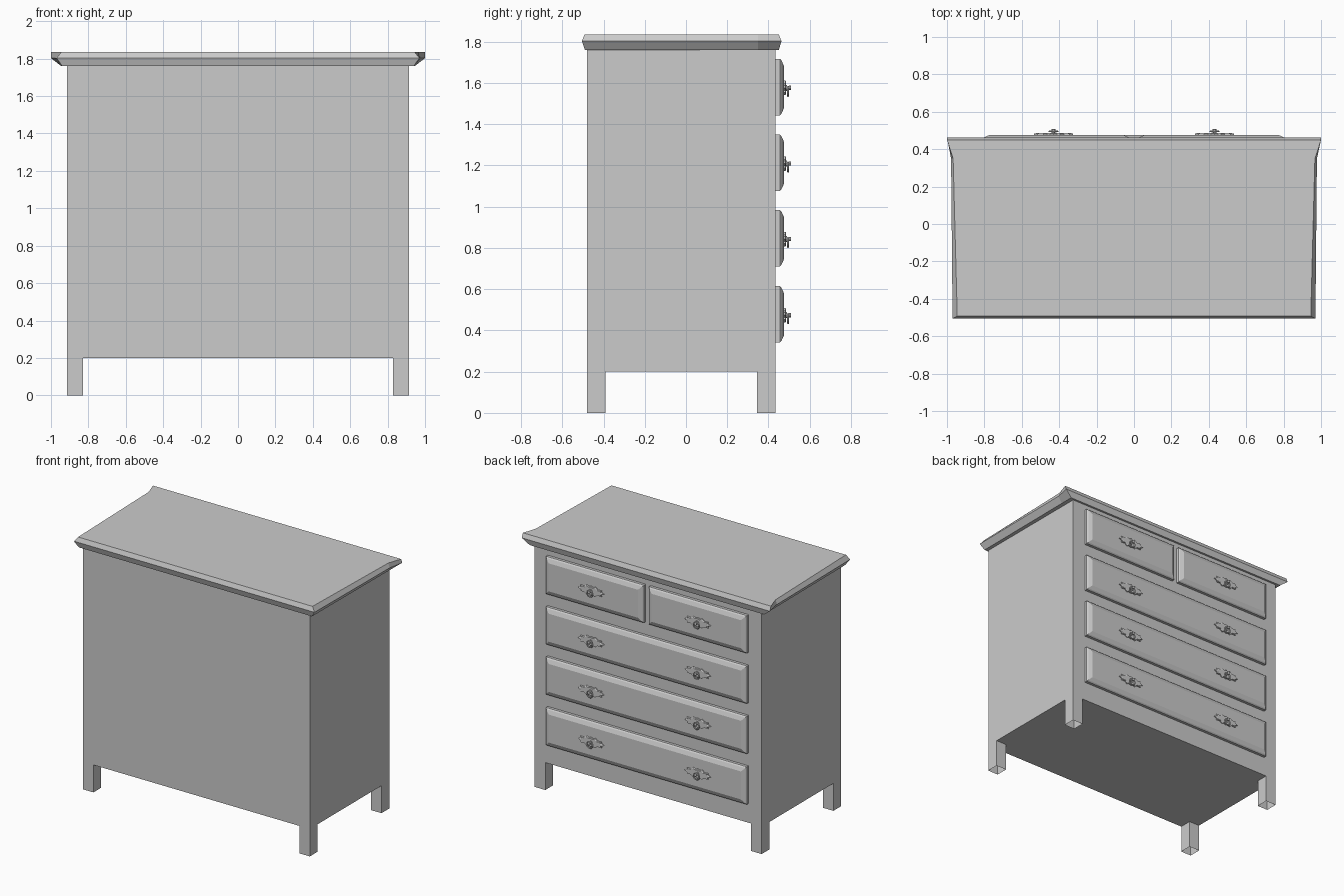
import bpy, bmesh, math
from mathutils import Matrix, Vector

if "Cube" in bpy.data.objects:
    bpy.data.objects.remove(bpy.data.objects["Cube"])


def add_object(name, bm):
    bmesh.ops.recalc_face_normals(bm, faces=bm.faces[:])
    mesh = bpy.data.meshes.new(name)
    bm.to_mesh(mesh)
    bm.free()
    ob = bpy.data.objects.new(name, mesh)
    bpy.context.collection.objects.link(ob)
    return ob


def loft(bm, loops):
    """Bridge matching closed loops and cap both ends."""
    rings = [[bm.verts.new(p) for p in loop] for loop in loops]
    n = len(rings[0])
    for a, b in zip(rings, rings[1:]):
        for i in range(n):
            j = (i + 1) % n
            bm.faces.new((a[i], a[j], b[j], b[i]))
    bm.faces.new(rings[0])
    bm.faces.new(rings[-1])


# Carcass: one box whose bottom corners are drawn down into hollow legs
X, Y0, Y1, Z0, Z1 = 0.915, -0.48, 0.435, 0.2, 1.765
bm = bmesh.new()
loft(bm, [[(-X, Y0, z), (X, Y0, z), (X, Y1, z), (-X, Y1, z)] for z in (Z0, Z1)])
for co, no in (((-0.83, 0, 0), (1, 0, 0)), ((0.83, 0, 0), (1, 0, 0)),
               ((0, -0.39, 0), (0, 1, 0)), ((0, 0.345, 0), (0, 1, 0))):
    geom = bm.verts[:] + bm.edges[:] + bm.faces[:]
    bmesh.ops.bisect_plane(bm, geom=geom, plane_co=co, plane_no=no)
bmesh.ops.recalc_face_normals(bm, faces=bm.faces[:])
corners = []
for f in bm.faces:
    c = f.calc_center_median()
    if c.z < Z0 + 0.001 and abs(c.x) > 0.84 and not -0.39 < c.y < 0.345:
        corners.append(f)
caps = bmesh.ops.extrude_discrete_faces(bm, faces=corners)["faces"]
bmesh.ops.translate(bm, verts=[v for f in caps for v in f.verts], vec=(0, 0, -Z0))
bmesh.ops.delete(bm, geom=caps, context='FACES_ONLY')
add_object("carcass_with_legs", bm)


# Moulded top, flaring out towards the drawer side
def top_loop(z, half):
    return [(x, y, z) for x, y in half] + [(-x, y, z) for x, y in reversed(half)]


bm = bmesh.new()
loft(bm, [top_loop(1.76, [(0.94, -0.49), (0.945, 0.35), (0.945, 0.45)]),
          top_loop(1.803, [(0.97, -0.505), (0.978, 0.35), (1.0, 0.463)]),
          top_loop(1.835, [(0.945, -0.492), (0.967, 0.35), (1.0, 0.45)])])
add_object("moulded_top", bm)


# Drawer front with a chamfered rim
def drawer(name, x0, x1, zc):
    h = 0.137
    bm = bmesh.new()
    loops = []
    for y, inset in ((0.43, 0), (0.455, 0), (0.463, 0.008), (0.475, 0.035)):
        a, b, d = x0 + inset, x1 - inset, h - inset
        loops.append([(a, y, zc - d), (b, y, zc - d), (b, y, zc + d), (a, y, zc + d)])
    loft(bm, loops)
    add_object(name, bm)


# Handle: ornamental back plate, post with a button, hanging ring
def handle_mesh():
    bm = bmesh.new()
    quarter = [(0.105, 0), (0.082, 0.012), (0.085, 0.022), (0.055, 0.02),
               (0.035, 0.035), (0.018, 0.028), (0, 0.034)]
    upper = quarter + [(-x, z) for x, z in reversed(quarter[:-1])]
    outline = upper + [(x, -z) for x, z in reversed(upper[1:-1])]
    loft(bm, [[(x * s, y, z * s) for x, z in outline]
              for y, s in ((0.472, 1), (0.482, 1), (0.486, 0.88))])
    for r, y0, y1 in ((0.015, 0.48, 0.49), (0.007, 0.48, 0.506), (0.011, 0.499, 0.508)):
        loft(bm, [[(r * math.cos(t * math.pi / 5), y, r * math.sin(t * math.pi / 5))
                   for t in range(10)] for y in (y0, y1)])
    seg, sides, big, small = 16, 6, 0.022, 0.005
    ring = []
    for i in range(seg):
        a = i * math.tau / seg
        ring.append([])
        for j in range(sides):
            b = j * math.tau / sides
            r = big + small * math.cos(b)
            ring[-1].append(bm.verts.new((r * math.cos(a), 0.495 + small * math.sin(b),
                                          -0.017 + r * math.sin(a))))
    for i in range(seg):
        for j in range(sides):
            k, m = (i + 1) % seg, (j + 1) % sides
            bm.faces.new((ring[i][j], ring[k][j], ring[k][m], ring[i][m]))
    return bm


first = None
for row, zc in enumerate((0.478, 0.847, 1.213, 1.58)):
    spans = [(-0.81, 0.81)] if row < 3 else [(-0.81, -0.02), (0.02, 0.81)]
    for n, (x0, x1) in enumerate(spans):
        drawer(f"drawer_front_{row + 1}_{n + 1}", x0, x1, zc)
    for side, x in (("left", -0.43), ("right", 0.43)):
        name = f"ring_handle_{row + 1}_{side}"
        if first is None:
            ob = first = add_object(name, handle_mesh())
        else:
            ob = bpy.data.objects.new(name, first.data)
            bpy.context.collection.objects.link(ob)
        ob.location = (x, 0, zc - 0.004)
